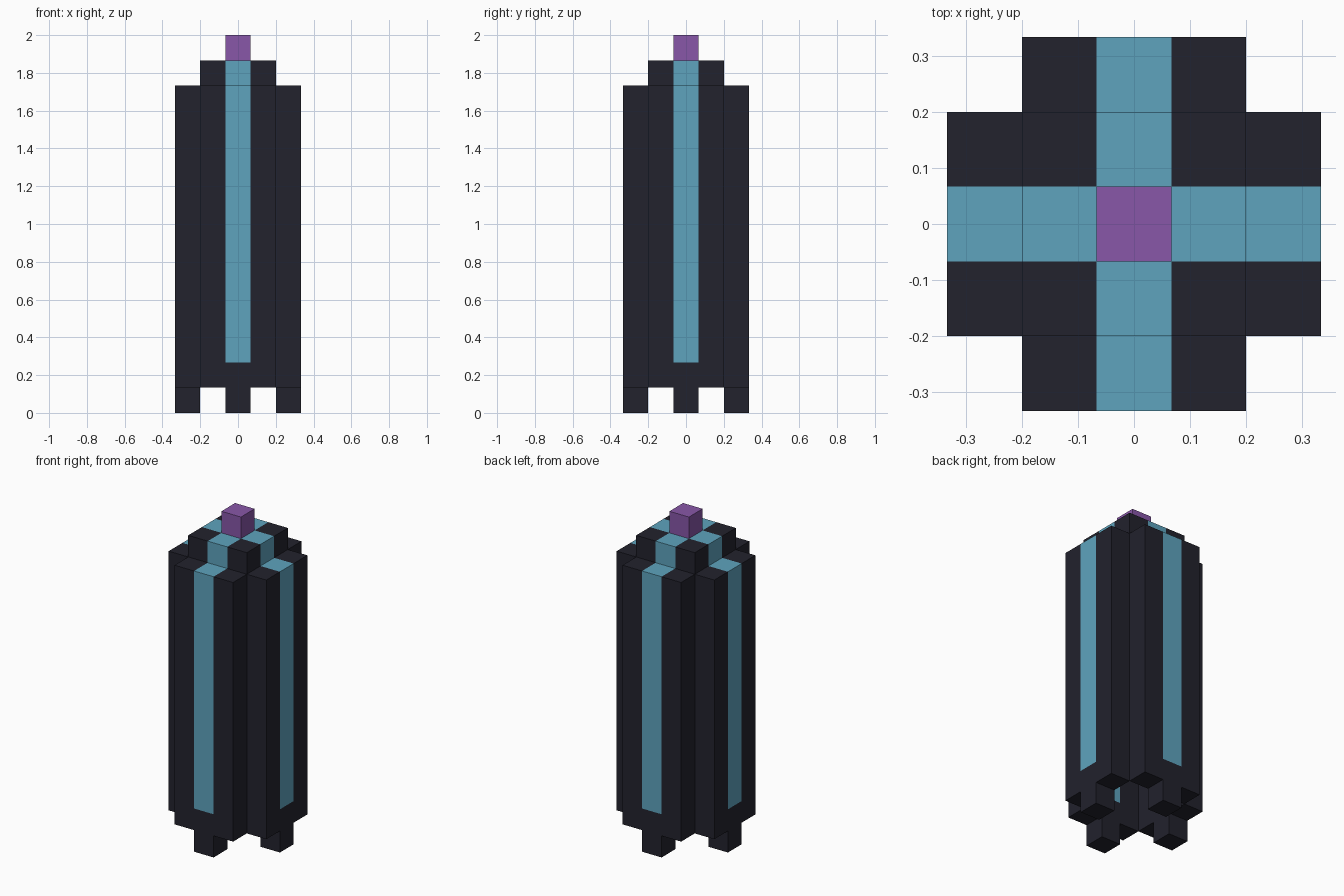
import bpy
import bmesh
from math import pi
from mathutils import Matrix, Vector

if "Cube" in bpy.data.objects:
    bpy.data.objects.remove(bpy.data.objects["Cube"], do_unlink=True)

U = 2 / 15  # one block


def material(name, color):
    mat = bpy.data.materials.new(name)
    mat.use_nodes = True
    mat.diffuse_color = (*color, 1)
    mat.node_tree.nodes["Principled BSDF"].inputs["Base Color"].default_value = (*color, 1)
    return mat


DARK = material("dark navy", (0.016, 0.016, 0.026))
BLUE = material("sky blue", (0.112, 0.371, 0.515))
PURPLE = material("purple", (0.246, 0.095, 0.392))


def finish(bm, name, mats, is_blue=None):
    """Colour faces by a rule, scale from blocks to units and link the object."""
    bmesh.ops.recalc_face_normals(bm, faces=bm.faces)
    if is_blue:
        for f in bm.faces:
            f.material_index = int(is_blue(f.calc_center_median()))
    bm.transform(Matrix.Scale(U, 4))
    mesh = bpy.data.meshes.new(name)
    bm.to_mesh(mesh)
    bm.free()
    for mat in mats:
        mesh.materials.append(mat)
    obj = bpy.data.objects.new(name, mesh)
    bpy.context.scene.collection.objects.link(obj)
    return obj


def box(bm, size, center):
    mat = Matrix.Translation(center) @ Matrix.Diagonal((*size, 1))
    bmesh.ops.create_cube(bm, size=1, matrix=mat)


def cut(bm, point, normal):
    geom = bm.verts[:] + bm.edges[:] + bm.faces[:]
    bmesh.ops.bisect_plane(bm, geom=geom, plane_co=point, plane_no=normal)


# Front wall: a slab with a blue centre stripe and one foot pulled down
bm = bmesh.new()
box(bm, (3, 1, 12), (0, -2, 7))
cut(bm, (-0.5, 0, 0), (1, 0, 0))
cut(bm, (0.5, 0, 0), (1, 0, 0))
cut(bm, (0, 0, 2), (0, 0, 1))
sole = [f for f in bm.faces
        if (f.calc_center_median() - Vector((0, -2, 1))).length < 0.1]
foot = bmesh.ops.extrude_discrete_faces(bm, faces=sole)["faces"]
bmesh.ops.translate(bm, verts=foot[0].verts, vec=(0, 0, -1))
wall = finish(bm, "front_wall", (DARK, BLUE),
              lambda c: abs(c.x) < 0.6 and c.z > 2.1 and abs(c.x) < 0.49)

# The other three walls around the hollow core
for i, side in enumerate(("left", "back", "right"), 1):
    copy = bpy.data.objects.new(side + "_wall", wall.data)
    copy.rotation_euler.z = i * pi / 2
    bpy.context.scene.collection.objects.link(copy)

# Upper step: a square ring of eight blocks with a blue cross
bm = bmesh.new()
bmesh.ops.create_grid(bm, x_segments=3, y_segments=3, size=1.5,
                      matrix=Matrix.Translation((0, 0, 13)))
middle = [f for f in bm.faces if f.calc_center_median().xy.length < 0.1]
bmesh.ops.delete(bm, geom=middle, context="FACES_ONLY")
top = bmesh.ops.extrude_face_region(bm, geom=bm.faces[:])["geom"]
bmesh.ops.translate(bm, vec=(0, 0, 1),
                    verts=[v for v in top if isinstance(v, bmesh.types.BMVert)])
finish(bm, "upper_step", (DARK, BLUE),
       lambda c: min(abs(c.x), abs(c.y)) < 0.4)

# Purple tip block
bm = bmesh.new()
box(bm, (1, 1, 1), (0, 0, 14.5))
finish(bm, "tip", (PURPLE,))
